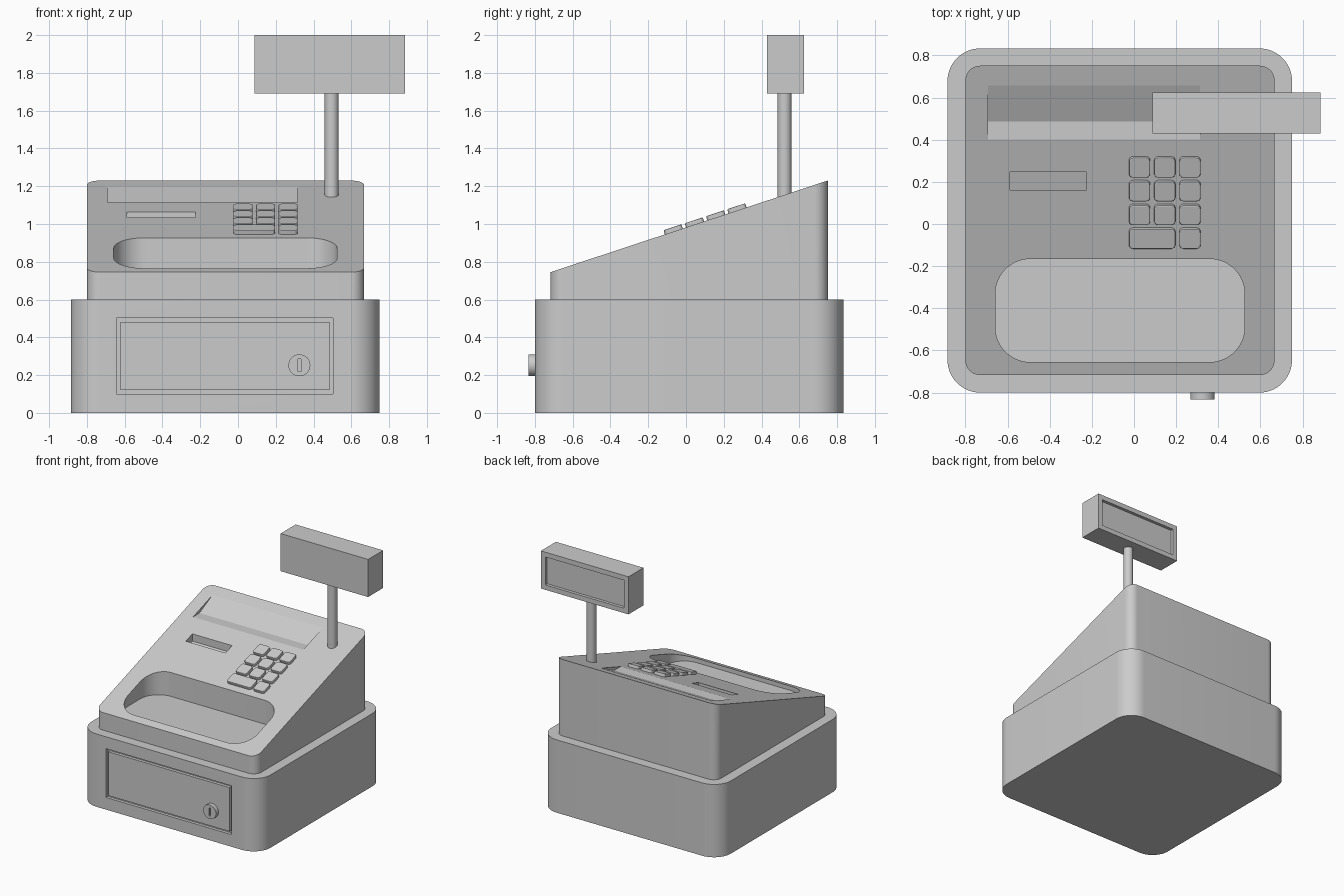
import bpy, bmesh, math
from mathutils import Matrix, Vector

if "Cube" in bpy.data.objects:
    bpy.data.objects.remove(bpy.data.objects["Cube"])

SLOPE = 0.485 / 1.468


def deck_z(y):
    """Height of the sloping deck at a given y."""
    return 0.745 + SLOPE * (y + 0.717)


def add_object(name, bm):
    bmesh.ops.recalc_face_normals(bm, faces=bm.faces[:])
    me = bpy.data.meshes.new(name)
    bm.to_mesh(me)
    bm.free()
    ob = bpy.data.objects.new(name, me)
    bpy.context.collection.objects.link(ob)
    return ob


def extrude(name, points, offset):
    bm = bmesh.new()
    face = bm.faces.new([bm.verts.new(p) for p in points])
    res = bmesh.ops.extrude_face_region(bm, geom=[face], use_keep_orig=True)
    verts = [v for v in res["geom"] if isinstance(v, bmesh.types.BMVert)]
    bmesh.ops.translate(bm, verts=verts, vec=Vector(offset))
    return add_object(name, bm)


def rounded_prism(name, x0, x1, y0, y1, z0, z1, r, n=10):
    corners = [(x1 - r, y1 - r), (x0 + r, y1 - r), (x0 + r, y0 + r), (x1 - r, y0 + r)]
    pts = []
    for i, (cx, cy) in enumerate(corners):
        for k in range(n + 1):
            a = math.pi / 2 * (i + k / n)
            pts.append((cx + r * math.cos(a), cy + r * math.sin(a), z0))
    return extrude(name, pts, (0, 0, z1 - z0))


def box(name, x0, x1, y0, y1, z0, z1):
    return extrude(name, [(x0, y0, z0), (x1, y0, z0), (x1, y1, z0), (x0, y1, z0)],
                   (0, 0, z1 - z0))


def cylinder(name, r, depth, loc, rot=(0, 0, 0)):
    bpy.ops.mesh.primitive_cylinder_add(vertices=32, radius=r, depth=depth,
                                        location=loc, rotation=rot)
    ob = bpy.context.object
    ob.name = name
    return ob


def apply_mods(ob):
    bpy.context.view_layer.update()
    dg = bpy.context.evaluated_depsgraph_get()
    me = bpy.data.meshes.new_from_object(ob.evaluated_get(dg))
    ob.modifiers.clear()
    ob.data = me


def cut(ob, cutter):
    m = ob.modifiers.new("cut", "BOOLEAN")
    m.operation = "DIFFERENCE"
    m.solver = "EXACT"
    m.object = cutter
    apply_mods(ob)
    bpy.data.objects.remove(cutter)


# Drawer base with a grooved drawer front
base = rounded_prism("drawer_base", -0.885, 0.75, -0.80, 0.833, 0, 0.6, 0.155, 14)
cut(base, box("drawer_cutter", -0.643, 0.503, -0.9, -0.775, 0.10, 0.502))
box("drawer_front", -0.622, 0.484, -0.80, -0.77, 0.121, 0.482)

# Lock with key slot
lock = cylinder("drawer_lock", 0.058, 0.06, (0.325, -0.803, 0.252), (math.pi / 2, 0, 0))
cut(lock, box("key_slot_cutter", 0.317, 0.333, -0.9, -0.815, 0.219, 0.285))

# Upper housing with sloped deck
body = rounded_prism("upper_housing", -0.80, 0.667, -0.717, 0.751, 0.6, 1.0, 0.07, 10)
for v in body.data.vertices:
    if v.co.z > 0.9:
        v.co.z = deck_z(v.co.y)

# Coin tray, receipt slot and screen recess
cut(body, rounded_prism("tray_cutter", -0.658, 0.525, -0.655, -0.166, 0.73, 1.5, 0.165, 12))
slot = box("slot_cutter", -0.588, -0.226, 0.161, 0.246, 0.9, 1.5)
for v in slot.data.vertices:
    if v.co.z < 1.0:
        v.co.z = deck_z(v.co.y) - 0.06
cut(body, slot)
screen_profile = [(0.402, deck_z(0.402)), (0.487, deck_z(0.402)), (0.657, deck_z(0.657)),
                  (0.62, 1.4), (0.38, 1.4)]
screen_profile[-1] = (0.402, 1.4)
screen_profile[-2] = (0.657, 1.4)
cut(body, extrude("screen_cutter", [(-0.692, y, z) for y, z in screen_profile], (1.006, 0, 0)))

# Keypad: three columns, four rows, with a wide key at lower left
tilt = Matrix.Translation((0, 0, deck_z(0))) @ Matrix.Rotation(math.atan(SLOPE), 4, "X")
cos_t = math.cos(math.atan(SLOPE))
for row in range(4):
    v0 = (-0.112 + 0.1125 * row) / cos_t
    spans = [(-0.024 + 0.1195 * c, 0.077 + 0.1195 * c) for c in range(3)]
    if row == 0:
        spans = [(spans[0][0], spans[1][1]), spans[2]]
    for i, (x0, x1) in enumerate(spans):
        key = rounded_prism(f"key_{row}_{i}", x0, x1, v0, v0 + 0.1, -0.01, 0.023, 0.02, 4)
        bev = key.modifiers.new("bevel", "BEVEL")
        bev.width, bev.segments, bev.limit_method = 0.005, 2, "ANGLE"
        bev.angle_limit = math.radians(60)
        apply_mods(key)
        key.data.transform(tilt)

# Customer display on its post, window facing the back
cylinder("display_post", 0.037, 0.60, (0.496, 0.522, 1.40))
display = box("customer_display", 0.087, 0.885, 0.43, 0.625, 1.69, 2.0)
cut(display, box("window_cutter", 0.127, 0.845, 0.60, 0.7, 1.73, 1.96))

# Smooth the round parts, keep edges sharp
bpy.ops.object.select_all(action="DESELECT")
for ob in bpy.context.scene.objects:
    ob.select_set(True)
    bpy.context.view_layer.objects.active = ob
bpy.ops.object.shade_smooth_by_angle(angle=math.radians(15))
